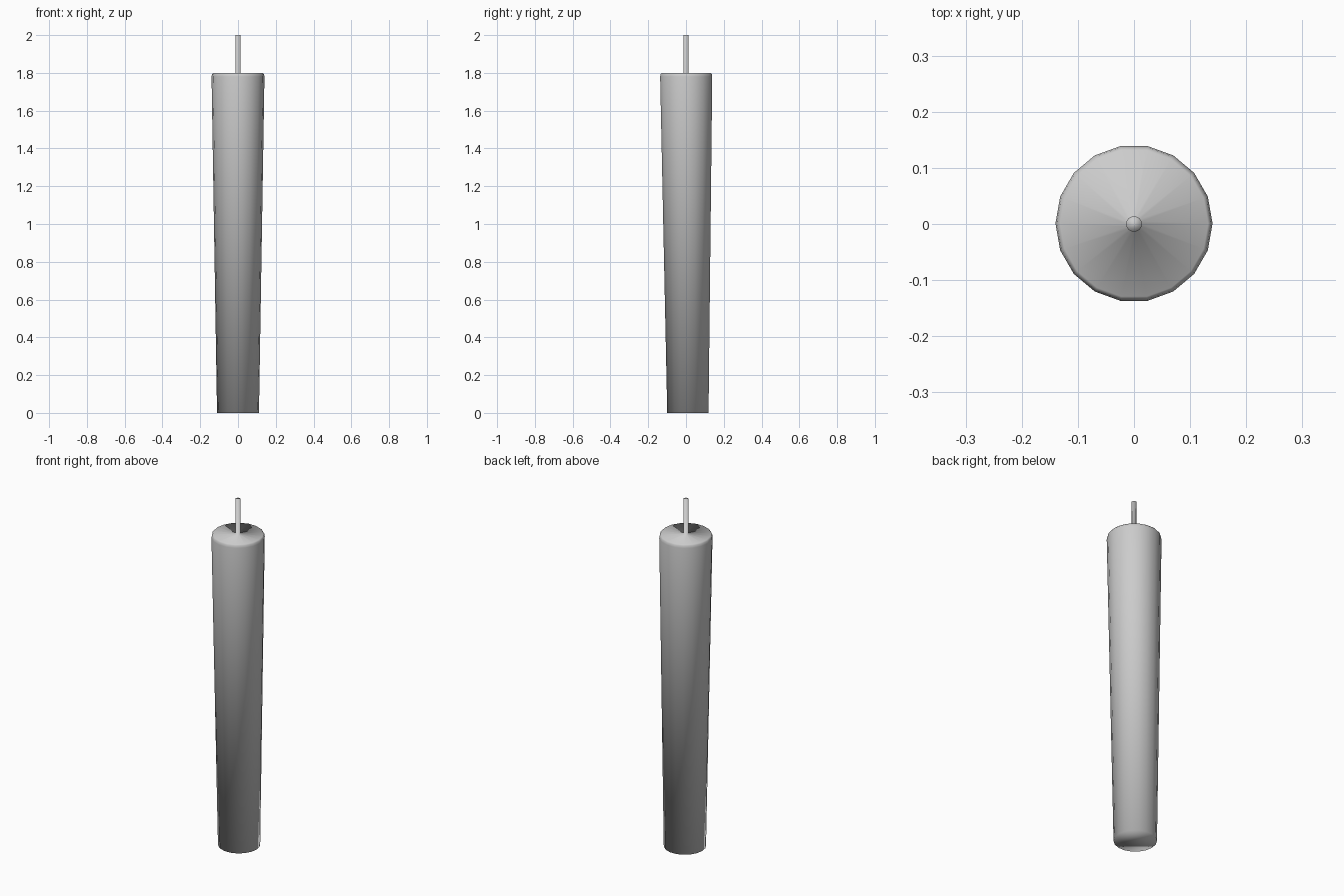
import bpy, bmesh
from math import cos, sin, tau

if "Cube" in bpy.data.objects:
    bpy.data.objects.remove(bpy.data.objects["Cube"])

SIDES = 18

# Rings from bottom to top: (radius, height, y offset of ring centre)
PROFILE = [
    (0.111, 0.0, 0.010),     # narrow foot, slightly off centre
    (0.140, 1.78, 0.001),    # wide shoulder
    (0.1375, 1.793, 0.001),  # softened rim
    (0.132, 1.80, 0.001),    # edge of the flat top
    (0.014, 1.80, 0.0),      # root of the wick
    (0.014, 2.0, 0.0),       # tip of the wick
]


def ring(bm, radius, z, y):
    return [bm.verts.new((radius * cos(tau * i / SIDES),
                          y + radius * sin(tau * i / SIDES), z))
            for i in range(SIDES)]


# Candle: tapered wax body with the wick growing out of its flat top
bm = bmesh.new()
rings = [ring(bm, *p) for p in PROFILE]
for low, high in zip(rings, rings[1:]):
    for i in range(SIDES):
        j = (i + 1) % SIDES
        bm.faces.new((low[i], low[j], high[j], high[i]))

# Caps under the foot and over the wick tip
bm.faces.new(rings[0][::-1])
bm.faces.new(rings[-1])

# Smooth shading throughout, caps included
for face in bm.faces:
    face.smooth = True

mesh = bpy.data.meshes.new("candle")
bm.to_mesh(mesh)
bm.free()
candle = bpy.data.objects.new("candle", mesh)
bpy.context.collection.objects.link(candle)
